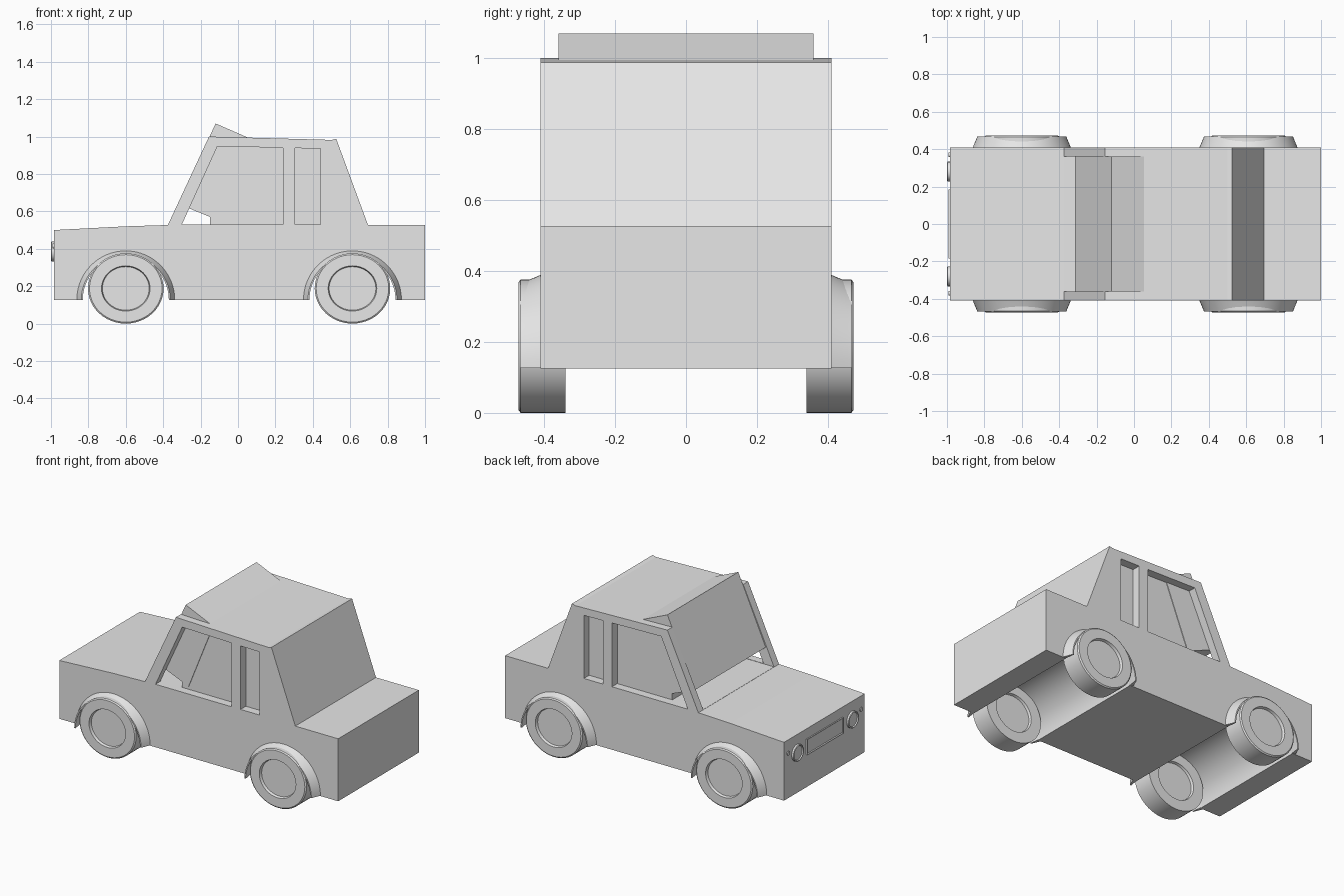
import bpy, bmesh, math
from mathutils import Matrix, Vector

cube = bpy.data.objects.get("Cube")
if cube:
    bpy.data.objects.remove(cube, do_unlink=True)

grey = bpy.data.materials.new("light_grey")
grey.use_nodes = True
GREY = (0.8, 0.8, 0.8, 1)
grey.diffuse_color = GREY
grey.node_tree.nodes["Principled BSDF"].inputs["Base Color"].default_value = GREY


def finish(bm, name, smooth=False):
    bmesh.ops.recalc_face_normals(bm, faces=bm.faces)
    mesh = bpy.data.meshes.new(name)
    bm.to_mesh(mesh)
    bm.free()
    mesh.materials.append(grey)
    ob = bpy.data.objects.new(name, mesh)
    bpy.context.collection.objects.link(ob)
    if smooth:
        bpy.ops.object.select_all(action="DESELECT")
        ob.select_set(True)
        bpy.context.view_layer.objects.active = ob
        bpy.ops.object.shade_smooth_by_angle(angle=math.radians(30))
    return ob


def prism(name, outline, y0, y1):
    """Side outline in x, z stretched from y0 to y1."""
    bm = bmesh.new()
    face = bm.faces.new([bm.verts.new((x, y0, z)) for x, z in outline])
    new = bmesh.ops.extrude_face_region(bm, geom=[face])["geom"]
    bmesh.ops.translate(bm, vec=(0, y1 - y0, 0),
                        verts=[v for v in new if isinstance(v, bmesh.types.BMVert)])
    return finish(bm, name)


def revolve(name, profile, place, sweep=360, steps=40, closed=False):
    """Profile of (y, radius) swept round the y axis, then placed."""
    bm = bmesh.new()
    verts = [bm.verts.new((r, y, 0)) for y, r in profile]
    edges = [bm.edges.new(p) for p in zip(verts, verts[1:])]
    if closed:
        edges.append(bm.edges.new((verts[-1], verts[0])))
    bmesh.ops.spin(bm, geom=verts + edges, cent=(0, 0, 0), axis=(0, -1, 0),
                   angle=math.radians(sweep), steps=steps)
    bmesh.ops.remove_doubles(bm, verts=bm.verts, dist=0.0005)
    if sweep < 360:
        bmesh.ops.holes_fill(bm, edges=[e for e in bm.edges if e.is_boundary], sides=0)
    bm.transform(place)
    return finish(bm, name, True)


def cut(target, cutter):
    mod = target.modifiers.new("cut", "BOOLEAN")
    mod.operation = "DIFFERENCE"
    mod.solver = "EXACT"
    mod.object = cutter
    bpy.context.view_layer.objects.active = target
    bpy.ops.object.modifier_apply(modifier=mod.name)
    bpy.data.objects.remove(cutter, do_unlink=True)


AXLES = {"front": -0.6, "rear": 0.612}
SIDES = {"left": 1, "right": -1}
ARCH_Z, SILL_Z, BELT_Z = 0.127, 0.125, 0.527
HALF = 0.41

# Body shell from the side outline
body = prism("body", [(-0.985, SILL_Z), (-0.985, 0.5), (-0.6, 0.52), (-0.375, BELT_Z),
                      (-0.155, 1.0), (0.5, 0.982), (0.525, 0.988), (0.695, BELT_Z),
                      (1.0, BELT_Z), (1.0, SILL_Z)], -HALF, HALF)

# Wheel wells right across the body
for x in AXLES.values():
    cut(body, revolve("well_cutter", [(-0.6, 0), (-0.6, 0.24), (0.6, 0.24), (0.6, 0)],
                      Matrix.Translation((x, 0, ARCH_Z)), steps=64))

# Windscreen opening between the front pillars
cut(body, prism("screen_cutter", [(-0.6, BELT_Z + 0.001), (-0.15, BELT_Z + 0.001),
                                  (-0.15, 1.2), (-0.6, 1.2)], -0.36, 0.36))

# Recessed side windows
for s in SIDES.values():
    cut(body, prism("door_window_cutter", [(-0.3, 0.53), (-0.11, 0.948),
                                           (0.24, 0.94), (0.24, 0.53)], s * 0.356, s * 0.6))
    cut(body, prism("rear_window_cutter", [(0.305, 0.53), (0.305, 0.938),
                                           (0.44, 0.936), (0.44, 0.53)], s * 0.356, s * 0.6))

# Tilted windscreen block that rises above the roof
prism("windscreen", [(-0.12, 1.07), (-0.315, 0.638), (-0.1, 0.55), (0.075, 0.985)],
      -0.36, 0.36)

# Wheels and flared arches
tyre = [(0.355, 0), (0.355, 0.125), (0.34, 0.13), (0.34, 0.202),
        (0.466, 0.202), (0.472, 0.194), (0.472, 0.13), (0.455, 0.125), (0.455, 0)]
flare = [(0.4, 0.266), (0.455, 0.243), (0.468, 0.238), (0.468, 0.23), (0.4, 0.24)]
for end, x in AXLES.items():
    for side, s in SIDES.items():
        flip = Matrix.Scale(s, 4, Vector((0, 1, 0)))
        squash = Matrix.Scale(0.93, 4, Vector((0, 0, 1)))
        revolve(f"{end}_{side}_wheel", tyre,
                Matrix.Translation((x, 0, 0.188)) @ squash @ flip, steps=48)
        revolve(f"{end}_{side}_arch", flare, Matrix.Translation((x, 0, ARCH_Z)) @ flip,
                sweep=180, closed=True)

# Headlights and small indicators on the nose
quarter_turn = Matrix.Rotation(math.radians(90), 4, "Z")
lamp = [(-0.02, 0), (-0.02, 0.053), (0.012, 0.053), (0.015, 0.047), (0.008, 0.043), (0.008, 0)]
blinker = [(-0.02, 0), (-0.02, 0.013), (0.006, 0.013), (0.006, 0)]
for side, s in SIDES.items():
    revolve(f"{side}_headlight", lamp,
            Matrix.Translation((-0.985, s * 0.28, 0.385)) @ quarter_turn, steps=24)
    revolve(f"{side}_indicator", blinker,
            Matrix.Translation((-0.985, s * 0.37, 0.415)) @ quarter_turn, steps=16)

# Grille frame with an inset panel
bm = bmesh.new()
bmesh.ops.create_cube(bm, size=1, matrix=Matrix.Translation((-0.983, 0, 0.385))
                      @ Matrix.Diagonal((0.02, 0.37, 0.1, 1)))
nose = [f for f in bm.faces if f.normal.x < -0.9]
bmesh.ops.inset_region(bm, faces=nose, thickness=0.008, depth=-0.005)
finish(bm, "grille")
